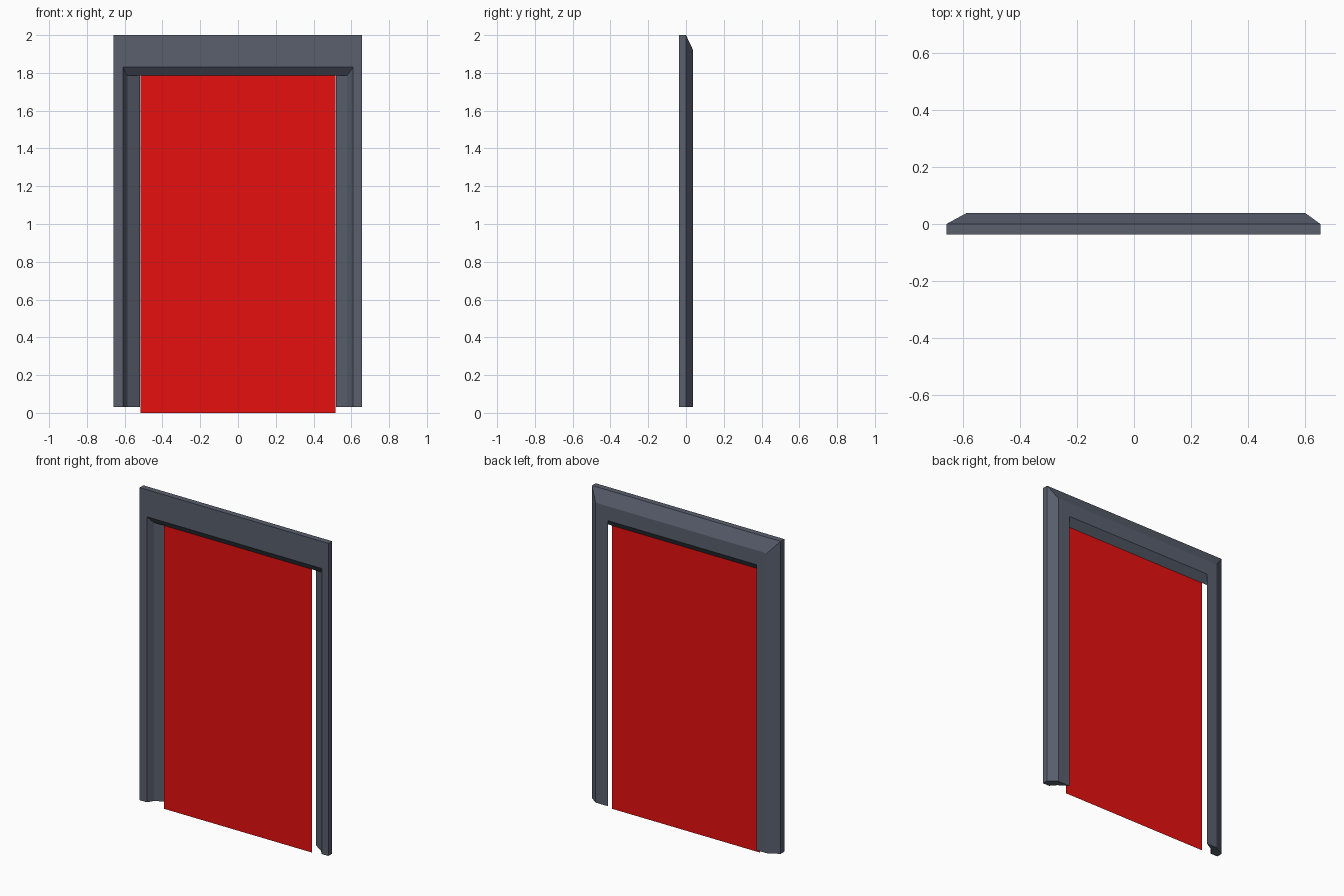
import bpy
import bmesh

if "Cube" in bpy.data.objects:
    bpy.data.objects.remove(bpy.data.objects["Cube"])


def material(name, rgb):
    mat = bpy.data.materials.new(name)
    mat.diffuse_color = (*rgb, 1)
    mat.use_nodes = True
    mat.node_tree.nodes["Principled BSDF"].inputs["Base Color"].default_value = mat.diffuse_color
    return mat


def finish(bm, name, mat):
    mesh = bpy.data.meshes.new(name)
    bm.to_mesh(mesh)
    bm.free()
    obj = bpy.data.objects.new(name, mesh)
    bpy.context.collection.objects.link(obj)
    mesh.materials.append(mat)
    return obj


# Six-sided moulding section: depth y, then left x, right x and lintel height
section = [
    (-0.037, -0.66, 0.656, 2.00),    # outer front
    (0.0, -0.66, 0.656, 2.00),       # outer middle
    (0.038, -0.59, 0.603, 1.92),     # back chamfer
    (0.038, -0.518, 0.518, 1.83),    # inner back
    (0.0, -0.586, 0.578, 1.785),     # inner ridge
    (-0.037, -0.61, 0.61, 1.83),     # inner front
]
FOOT = 0.03

# Frame: section swept up one jamb, across the lintel and down the other
bm = bmesh.new()
rings = [
    [bm.verts.new((xl, y, FOOT)) for y, xl, xr, z in section],
    [bm.verts.new((xl, y, z)) for y, xl, xr, z in section],
    [bm.verts.new((xr, y, z)) for y, xl, xr, z in section],
    [bm.verts.new((xr, y, FOOT)) for y, xl, xr, z in section],
]
n = len(section)
for a, b in zip(rings, rings[1:]):
    for i in range(n):
        j = (i + 1) % n
        bm.faces.new((a[i], a[j], b[j], b[i]))
bm.faces.new(rings[0])
bm.faces.new(rings[-1])
bmesh.ops.recalc_face_normals(bm, faces=bm.faces)
finish(bm, "door_frame", material("slate", (0.10, 0.115, 0.155)))

# Door: flat sheet hanging at mid depth
bm = bmesh.new()
bm.faces.new([bm.verts.new((x, 0, z)) for x, z in
              ((-0.515, 0), (0.515, 0), (0.515, 1.785), (-0.515, 1.785))])
finish(bm, "door_panel", material("red", (0.8, 0.005, 0.005)))
